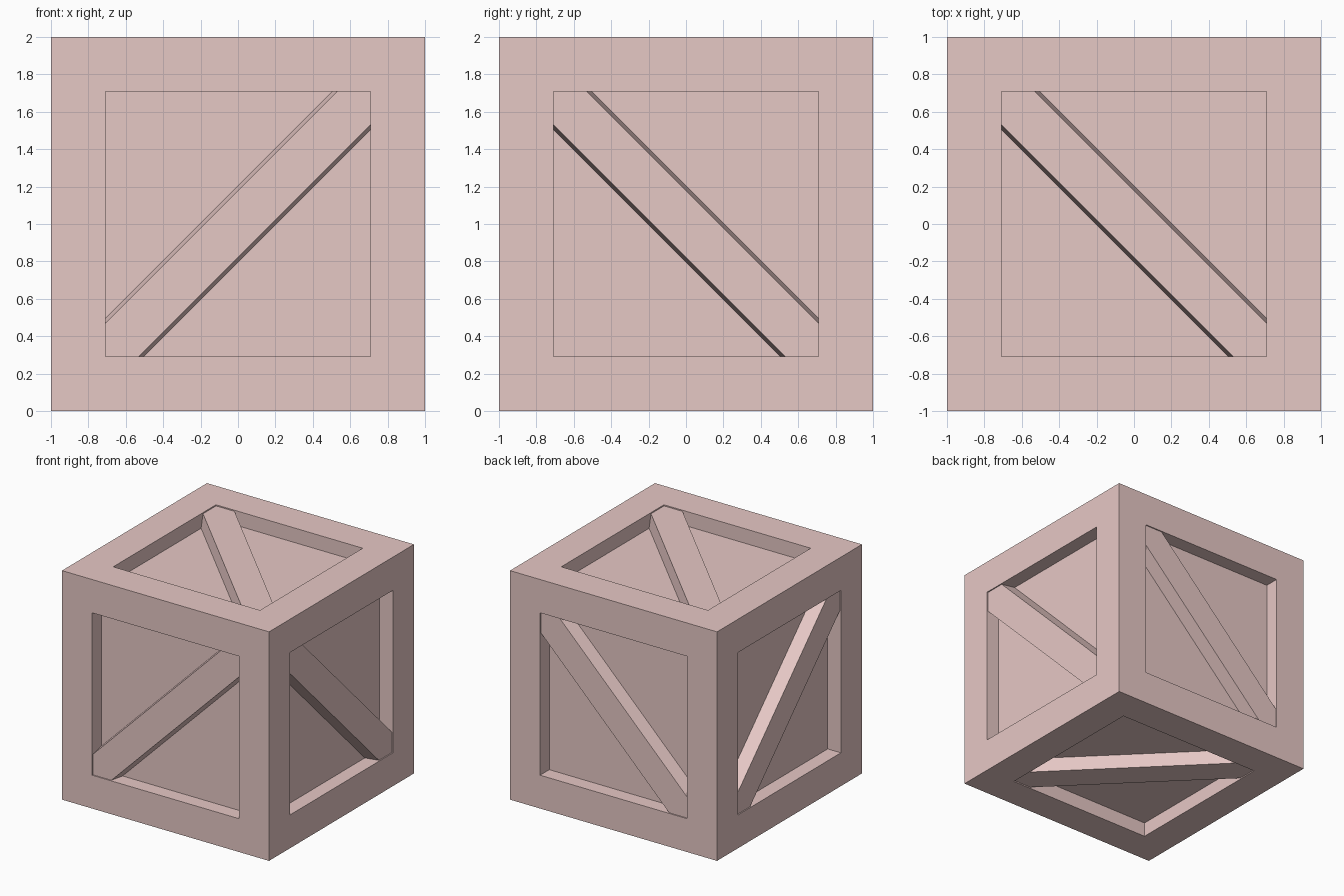
import bpy
import bmesh
from mathutils import Vector

OPEN = 0.709      # half size of each recessed opening
DEPTH = 0.127     # depth of the recessed panels
BOARD_TOP = 0.99  # outer face of the boards, measured from the centre

old = bpy.data.objects.get("Cube")
if old:
    bpy.data.objects.remove(old, do_unlink=True)

# Single dusty pink paint
paint = bpy.data.materials.new("dusty_pink")
paint.use_nodes = True
colour = (0.795, 0.578, 0.56, 1)
paint.diffuse_color = colour
shader = next(n for n in paint.node_tree.nodes if n.type == "BSDF_PRINCIPLED")
shader.inputs["Base Color"].default_value = colour
shader.inputs["Roughness"].default_value = 0.8


def make_object(name, bm):
    bmesh.ops.recalc_face_normals(bm, faces=bm.faces[:])
    mesh = bpy.data.meshes.new(name)
    bm.to_mesh(mesh)
    bm.free()
    mesh.materials.append(paint)
    obj = bpy.data.objects.new(name, mesh)
    obj.location.z = 1
    bpy.context.collection.objects.link(obj)


# Crate body: a cube with a square panel sunk into every side
bm = bmesh.new()
bmesh.ops.create_cube(bm, size=2)
panels = bm.faces[:]
bmesh.ops.inset_individual(bm, faces=panels, thickness=1 - OPEN, use_even_offset=True)
for panel in panels:
    normal = panel.normal.copy()
    sunk = bmesh.ops.extrude_discrete_faces(bm, faces=[panel])["faces"][0]
    bmesh.ops.translate(bm, verts=sunk.verts[:], vec=normal * -DEPTH)
make_object("crate_body", bm)


def board_outline(w):
    """Diagonal strip trimmed to the square opening, with pointed ends."""
    s = OPEN
    half = [(s, s), (s, s - w), (w - s, -s)]
    return half + [(-u, -v) for u, v in half]


def diagonal_board(name, axis, side, flip):
    """Board with sloping edges lying across one panel."""
    bm = bmesh.new()
    u_axis, v_axis = [a for a in range(3) if a != axis]
    rings = []
    for w, height in ((0.206, 1 - DEPTH - 0.002), (0.179, BOARD_TOP)):
        ring = []
        for u, v in board_outline(w):
            p = Vector((0, 0, 0))
            p[u_axis], p[v_axis], p[axis] = u * flip, v, height * side
            ring.append(bm.verts.new(p))
        rings.append(ring)
        bm.faces.new(ring)
    low, high = rings
    for i in range(len(low)):
        j = (i + 1) % len(low)
        bm.faces.new((low[i], low[j], high[j], high[i]))
    make_object(name, bm)


# One diagonal board per side; opposite boards run parallel
for names, axis, flip in ((("right_board", "left_board"), 0, -1),
                          (("front_board", "back_board"), 1, 1),
                          (("bottom_board", "top_board"), 2, -1)):
    for name, side in zip(names, (-1, 1)):
        diagonal_board(name, axis, side, flip)
